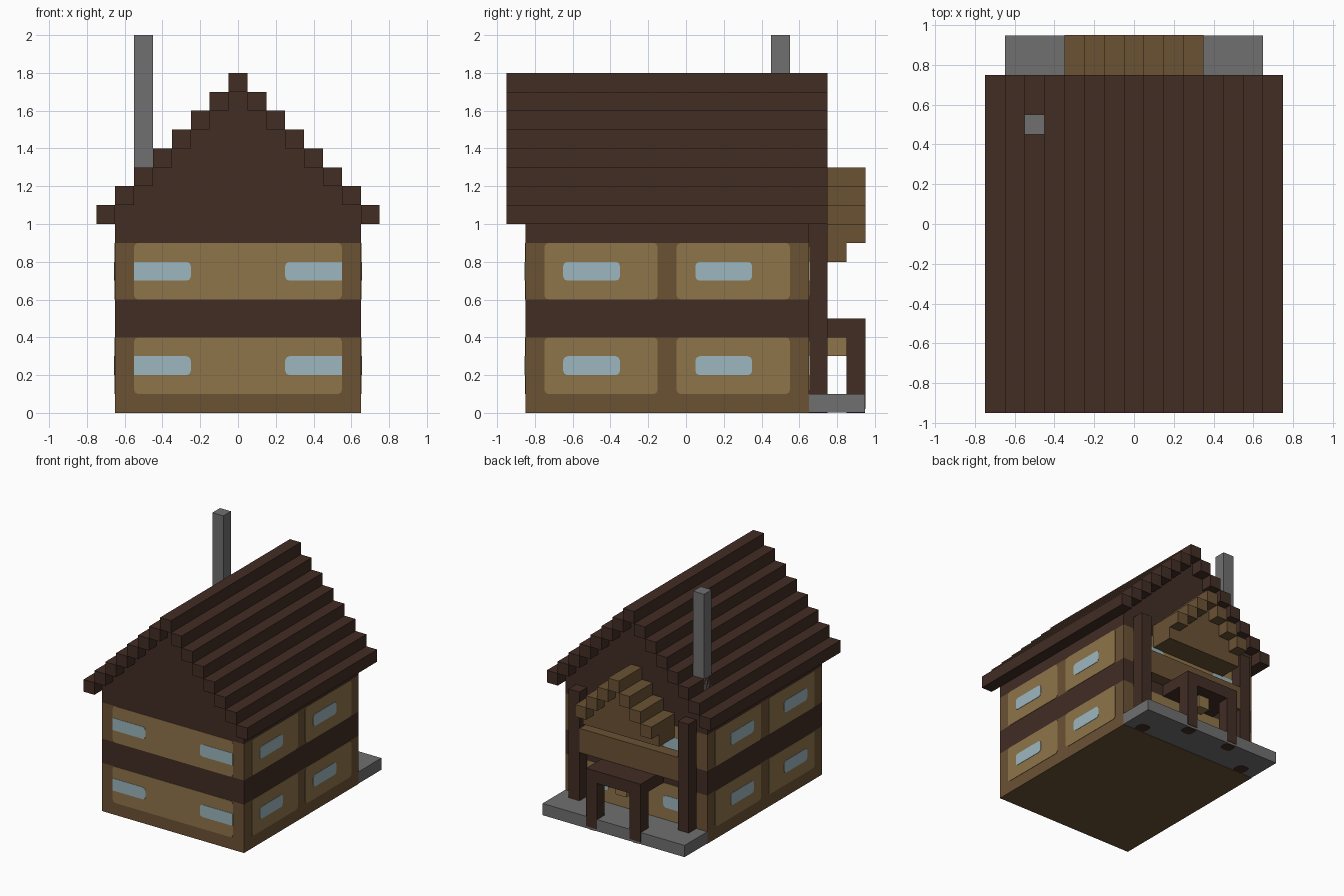
import bpy, bmesh, math
from mathutils import Vector

cube = bpy.data.objects.get("Cube")
if cube:
    bpy.data.objects.remove(cube, do_unlink=True)


def material(name, hex_code):
    # Convert a display colour to linear values
    rgb = [int(hex_code[i:i + 2], 16) / 255 for i in (0, 2, 4)]
    col = [c / 12.92 if c <= 0.04045 else ((c + 0.055) / 1.055) ** 2.4 for c in rgb] + [1]
    m = bpy.data.materials.new(name)
    m.use_nodes = True
    m.diffuse_color = col
    bsdf = m.node_tree.nodes["Principled BSDF"]
    bsdf.inputs["Base Color"].default_value = col
    bsdf.inputs["Roughness"].default_value = 0.9
    return m


DARK = material("dark_timber", "422D24")
FRAME = material("frame_timber", "6B5234")
PANEL = material("tan_panel", "8F754A")
GLASS = material("window_glass", "9CB7BF")
STONE = material("grey_stone", "707070")


def finish(name, bm, mat):
    bmesh.ops.recalc_face_normals(bm, faces=bm.faces)
    mesh = bpy.data.meshes.new(name)
    bm.to_mesh(mesh)
    bm.free()
    mesh.materials.append(mat)
    ob = bpy.data.objects.new(name, mesh)
    bpy.context.collection.objects.link(ob)
    return ob


def box(name, mat, x, y, z):
    bm = bmesh.new()
    bmesh.ops.create_cube(bm, size=1)
    for v in bm.verts:
        v.co = Vector([(a + b) / 2 + c * (b - a) for c, (a, b) in zip(v.co, (x, y, z))])
    return finish(name, bm, mat)


def prism(name, mat, outline, y):
    # Extrude an x-z outline along y
    bm = bmesh.new()
    face = bm.faces.new([bm.verts.new((px, y[0], pz)) for px, pz in outline])
    out = bmesh.ops.extrude_face_region(bm, geom=[face])
    bmesh.ops.translate(bm, vec=(0, y[1] - y[0], 0),
                        verts=[e for e in out["geom"] if isinstance(e, bmesh.types.BMVert)])
    return finish(name, bm, mat)


def stepped_outline(half, rows, z0, step=0.1):
    # Outline of a solid stepped gable, narrowing by one step per row
    right = []
    for i in range(rows):
        right += [(half - i * step, z0 + i * step), (half - i * step, z0 + (i + 1) * step)]
    return right + [(-px, pz) for px, pz in reversed(right)]


def stepped_roof(name, mat, half, rows, z0, y, step=0.1):
    # Staircase of separate planks meeting at a ridge
    for i in range(rows):
        z = (z0 + i * step, z0 + (i + 1) * step)
        outer = half - i * step
        if outer < step:
            box(name + "_ridge", mat, (-outer, outer), y, z)
            continue
        for side, s in (("left", 1), ("right", -1)):
            box(f"{name}_plank_{side}_{i + 1}", mat,
                tuple(sorted((s * (outer - step), s * outer))), y, z)


def plate(name, mat, place, u, v, depth, r_low=0.022, r_high=0.022):
    # Thin round-cornered plate; place maps (u, v, depth) into space
    bm = bmesh.new()
    loop = []
    corners = ((1, 0), (1, 1), (0, 1), (0, 0))
    for k, (a, b) in enumerate(corners):
        r = r_high if a else r_low
        cu = u[a] + (r if a == 0 else -r)
        cv = v[b] + (r if b == 0 else -r)
        for t in ((0, 45, 90) if r else (0,)):
            ang = math.radians(-90 + 90 * k + t)
            off = (r * math.cos(ang), r * math.sin(ang))
            loop.append((cu + off[0], cv + off[1]))
    rings = [[bm.verts.new(place(p, q, d)) for p, q in loop] for d in (-0.001, depth)]
    bm.faces.new(rings[0])
    bm.faces.new(rings[1])
    n = len(loop)
    for i in range(n):
        j = (i + 1) % n
        bm.faces.new((rings[0][i], rings[0][j], rings[1][j], rings[1][i]))
    return finish(name, bm, mat)


# House body in horizontal storeys
BX, BY = (-0.65, 0.65), (-0.85, 0.65)
box("ground_floor", FRAME, BX, BY, (0, 0.4))
box("middle_band", DARK, BX, BY, (0.4, 0.6))
box("upper_floor", FRAME, BX, BY, (0.6, 0.9))
box("top_band", DARK, BX, BY, (0.9, 1.0))
prism("gable_wall", DARK, stepped_outline(0.65, 7, 1.0), BY)

# Main roof
stepped_roof("roof", DARK, 0.75, 8, 1.0, (-0.95, 0.75))

# Wall panels and windows on both floors
for floor, z in (("lower", 0.1), ("upper", 0.6)):
    pz, wz = (z, z + 0.3), (z + 0.1, z + 0.2)
    for wall, s, face in (("front", -1, -0.85), ("back", 1, 0.65)):
        put = lambda p, q, d, s=s, f=face: (p, f + s * d, q)
        plate(f"{floor}_{wall}_panel", PANEL, put, (-0.55, 0.55), pz, 0.003)
        plate(f"{floor}_{wall}_window_right", GLASS, put, (-0.55, -0.25), wz, 0.006, r_low=0)
        plate(f"{floor}_{wall}_window_left", GLASS, put, (0.25, 0.55), wz, 0.006, r_high=0)
    for wall, s in (("left", 1), ("right", -1)):
        put = lambda p, q, d, s=s: (s * (0.65 + d), p, q)
        for bay, y in (("front", -0.75), ("rear", -0.05)):
            plate(f"{floor}_{wall}_{bay}_panel", PANEL, put, (y, y + 0.6), pz, 0.003)
            plate(f"{floor}_{wall}_{bay}_window", GLASS, put, (y + 0.1, y + 0.4), wz, 0.006)

# Chimney
box("chimney", STONE, (-0.55, -0.45), (0.45, 0.55), (1.2, 2.0))

# Porch slab, columns and entrance arch
box("porch_slab", STONE, BX, (0.65, 0.947), (0.003, 0.1))
under = lambda p, q, d: (p, q, 0.003 - d)
for side, s in (("left", 1), ("right", -1)):
    cx = tuple(sorted((s * 0.45, s * 0.55)))
    px = tuple(sorted((s * 0.15, s * 0.25)))
    box(f"porch_column_{side}", DARK, cx, (0.65, 0.75), (0.05, 1.0))
    plate(f"column_foot_{side}", DARK, under, cx, (0.65, 0.75), 0.003, 0.03, 0.03)
    box(f"arch_post_{side}", DARK, px, (0.85, 0.95), (0.02, 0.4))
    plate(f"post_foot_{side}", DARK, under, px, (0.85, 0.947), 0.003, 0.03, 0.03)
box("arch_top", DARK, (-0.25, 0.25), (0.65, 0.95), (0.4, 0.5))
box("hanging_lamp", PANEL, (-0.05, 0.05), (0.75, 0.85), (0.3, 0.4))

# Balcony rail between the columns
box("balcony_rail", FRAME, (-0.45, 0.45), (0.65, 0.75), (0.5, 0.7))

# Small rear gable over the balcony
stepped_roof("porch_roof", FRAME, 0.35, 4, 0.9, (0.65, 0.95))
box("porch_gable_beam", FRAME, (-0.35, 0.35), (0.65, 0.85), (0.8, 0.9))
prism("porch_gable_infill", FRAME, stepped_outline(0.25, 3, 0.9), (0.65, 0.85))
